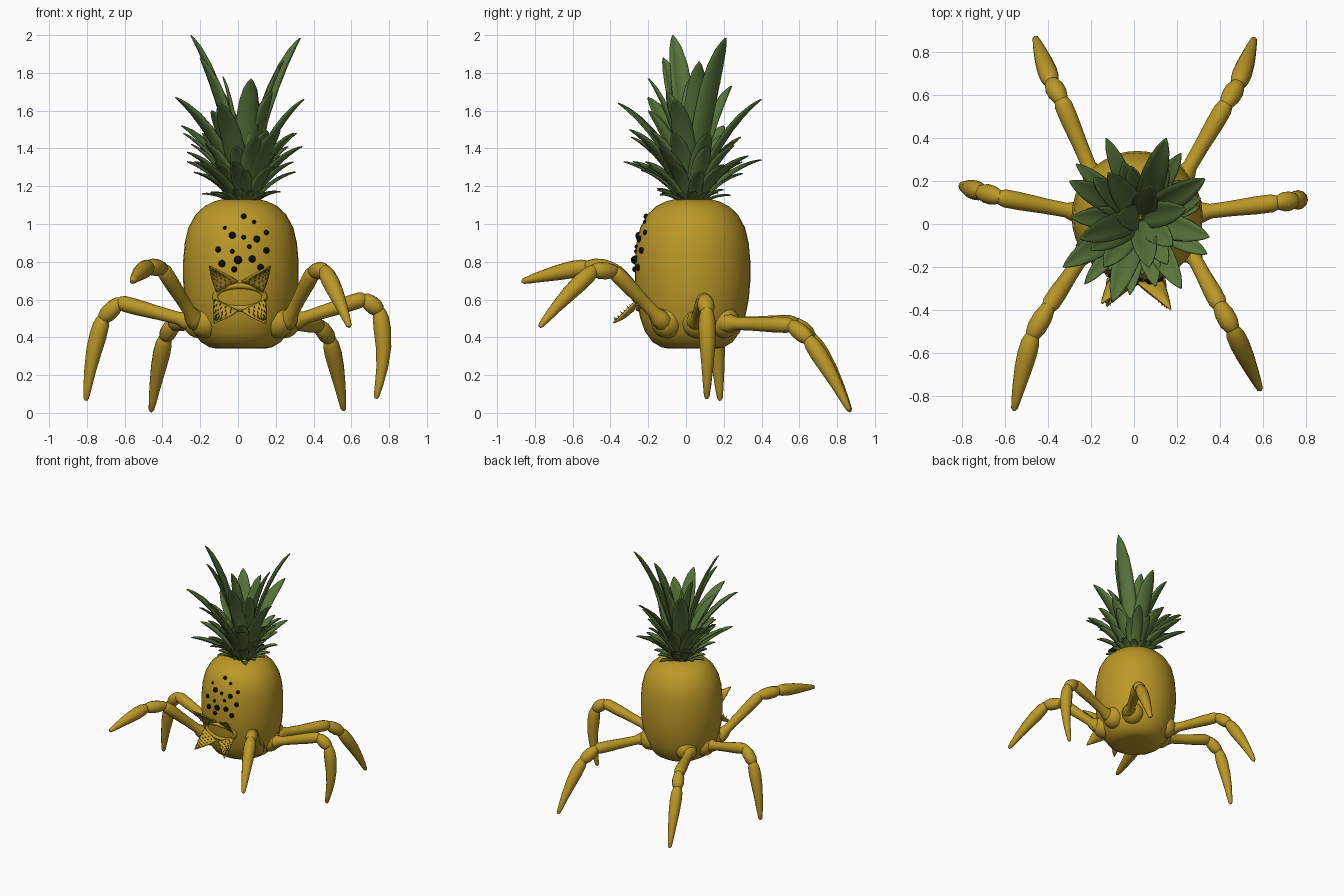
import bpy, math, random
from mathutils import Vector as V

if "Cube" in bpy.data.objects:
    bpy.data.objects.remove(bpy.data.objects["Cube"])

random.seed(4)
CX, CY = 0.015, 0.035


def mat(name, r, g, b):
    m = bpy.data.materials.new(name)
    m.diffuse_color = (r, g, b, 1)
    m.use_nodes = True
    m.node_tree.nodes["Principled BSDF"].inputs["Base Color"].default_value = m.diffuse_color
    return m


skin = mat("golden_skin", 0.50, 0.315, 0.02)
green = mat("leaf_green", 0.10, 0.18, 0.045)
black = mat("eye_black", 0.004, 0.004, 0.004)
tooth = mat("tooth_grey", 0.22, 0.19, 0.12)


def make(name, verts, faces, material, angle=50):
    me = bpy.data.meshes.new(name)
    me.from_pydata([tuple(v) for v in verts], [], faces)
    ob = bpy.data.objects.new(name, me)
    bpy.context.collection.objects.link(ob)
    me.materials.append(material)
    bpy.ops.object.select_all(action='DESELECT')
    ob.select_set(True)
    bpy.context.view_layer.objects.active = ob
    bpy.ops.object.shade_smooth_by_angle(angle=math.radians(angle))
    return ob


def loft(verts, faces, path, radii, n=12):
    """Append a closed tube through path with the given radii."""
    start = len(verts)
    for i, p in enumerate(path):
        d = (path[min(i + 1, len(path) - 1)] - path[max(i - 1, 0)]).normalized()
        ref = V((0, 1, 0)) if abs(d.z) > 0.95 else V((0, 0, 1))
        u = d.cross(ref).normalized()
        w = d.cross(u)
        for k in range(n):
            a = 2 * math.pi * k / n
            verts.append(p + (u * math.cos(a) + w * math.sin(a)) * radii[i])
    for i in range(len(path) - 1):
        for k in range(n):
            a, b = start + i * n + k, start + i * n + (k + 1) % n
            faces.append((a, a + n, b + n, b))
    faces.append(tuple(start + k for k in range(n)))
    end = start + (len(path) - 1) * n
    faces.append(tuple(end + k for k in reversed(range(n))))


# Fruit body
prof = [(.340, .125), (.347, .165), (.375, .212), (.43, .252), (.50, .277), (.60, .297),
        (.70, .306), (.80, .306), (.90, .297), (.98, .278), (1.05, .240), (1.095, .192),
        (1.12, .14), (1.13, .10)]
v, f = [], []
loft(v, f, [V((CX, CY, z)) for z, r in prof], [r for z, r in prof], 36)
make("fruit_body", v, f, skin)


def body_radius(z):
    for (z0, r0), (z1, r1) in zip(prof, prof[1:]):
        if z0 <= z <= z1:
            return r0 + (r1 - r0) * (z - z0) / (z1 - z0)


def front_y(x, z):
    return CY - math.sqrt(max(body_radius(z) ** 2 - (x - CX) ** 2, 0))


# Jointed legs: hip, knee, ankle, tip
legs = {
    "front_left_leg": [(-.22, -.12, .48), (-.40, -.39, .765), (-.475, -.52, .775), (-.56, -.87, .695)],
    "front_right_leg": [(.26, -.12, .48), (.40, -.38, .75), (.46, -.49, .755), (.59, -.775, .455)],
    "middle_left_leg": [(-.24, .05, .48), (-.63, .125, .585), (-.715, .15, .50), (-.805, .18, .065)],
    "middle_right_leg": [(.28, .05, .48), (.67, .10, .605), (.75, .11, .54), (.73, .11, .075)],
    "back_left_leg": [(-.18, .20, .475), (-.34, .58, .475), (-.385, .66, .40), (-.46, .87, .006)],
    "back_right_leg": [(.22, .20, .475), (.43, .56, .465), (.485, .65, .39), (.56, .865, .012)],
}
for name, pts in legs.items():
    hip, knee, ankle, tip = [V(p) for p in pts]
    v, f = [], []
    ts = [-.08, 0, .1, .2, .45, .75, .93, 1, 1.03]
    # Hip flare hugs the body
    loft(v, f, [hip.lerp(knee, t) for t in ts],
         [.03, .052, .048, .034, .036, .042, .042, .033, .018])
    a, b = knee.lerp(ankle, -.15), knee.lerp(ankle, 1.1)
    loft(v, f, [a.lerp(b, t) for t in (0, .12, .4, .7, .92, 1)],
         [.02, .034, .045, .045, .034, .02])
    # Lower segment bows slightly outward before narrowing to the claw
    out = V((ankle.x - hip.x, ankle.y - hip.y, .0)).normalized() + V((0, 0, .15))
    bow = .03 if name == "middle_right_leg" else .012
    ts = [-.05, 0, .08, .22, .42, .65, .85, .97, 1]
    path = [ankle.lerp(tip, t) + out * bow * math.sin(math.pi * max(t, 0)) for t in ts]
    loft(v, f, path, [.018, .033, .043, .046, .041, .031, .022, .015, .007])
    make(name, v, f, skin)

# Soft swelling low on the body where the hips join
for x, y in ((-.17, -.10), (.21, -.10), (-.205, .06), (.245, .06), (-.14, .2), (.18, .2)):
    bpy.ops.mesh.primitive_uv_sphere_add(segments=16, ring_count=10, radius=.085, location=(x, y, .48))
    bpy.context.object.name = "hip_swelling"
    bpy.context.object.data.materials.append(skin)
    bpy.ops.object.shade_smooth()

# Crown leaves: (tip x, tip y, tip z)
tips = [(-.25, -.07, 2.0), (.33, .21, 1.985), (-.20, -.12, 1.88), (.24, .07, 1.86),
        (-.08, .03, 1.78), (.07, -.20, 1.77), (-.12, .24, 1.73), (-.33, -.2, 1.67),
        (.15, .40, 1.66), (-.10, -.36, 1.64), (.35, -.06, 1.66), (-.30, .20, 1.52),
        (.22, -.30, 1.50), (.31, .12, 1.48), (-.05, .29, 1.46), (-.29, .03, 1.48),
        (.10, -.29, 1.46), (.34, -.14, 1.41), (-.13, .40, 1.34), (-.02, -.33, 1.33),
        (-.27, -.10, 1.38), (.22, .33, 1.36), (-.27, .28, 1.33), (-.23, -.28, 1.33),
        (.18, -.10, 1.70), (.08, .18, 1.75), (-.14, -.20, 1.60)]


def ring(n, r0, r1, z0, z1, phase):
    for k in range(n):
        a = 2 * math.pi * (k + phase) / n
        r = random.uniform(r0, r1)
        tips.append((.03 + r * math.cos(a), .03 + r * math.sin(a), random.uniform(z0, z1)))


ring(9, .24, .29, 1.40, 1.50, .5)     # middle leaves
ring(11, .24, .29, 1.26, 1.34, .3)    # short lower leaves
ring(14, .17, .22, 1.15, 1.20, 0)     # tiny collar leaves

shape = [(0, .6), (.12, .78), (.28, .95), (.45, 1), (.6, .97), (.75, .82), (.88, .55), (.96, .25), (1, .02)]
v, f = [], []
for tip in tips:
    tip = V(tip)
    d = V((tip.x - .03, tip.y - .03, 0)).normalized()
    side = V((-d.y, d.x, 0))
    h = tip.z - 1.12
    base = V((.03, .03, 1.11)) + d * (.07 - .065 * min(h / .6, 1))
    ctrl = base + V((tip.x - base.x, tip.y - base.y, 0)) * .42 + V((0, 0, h * .68 + .02))
    half = .024 + .036 * min(h / .45, 1)
    s = len(v)
    for t, w in shape:
        p = base * (1 - t) ** 2 + ctrl * (2 * t * (1 - t)) + tip * t * t
        tan = ((ctrl - base) * (1 - t) + (tip - ctrl) * t).normalized()
        nrm = side.cross(tan)
        nrm = -nrm if nrm.dot(d) > 0 else nrm
        for e in (-1, -.5, 0, .5, 1):      # cupped cross-section
            v.append(p + side * (e * w * half) + nrm * (e * e * w * half * .3))
    for i in range(len(shape) - 1):
        for k in range(4):
            a = s + i * 5 + k
            f.append((a, a + 1, a + 6, a + 5))
crown = make("leaf_crown", v, f, green)
sol = crown.modifiers.new("thickness", 'SOLIDIFY')
sol.thickness = .006
sol.offset = 0

# Cluster of eyes on the front
eyes = [(.03, 1.04, .015), (.085, 1.01, .011), (-.07, .98, .01), (-.03, .94, .019),
        (.03, .93, .012), (.10, .92, .018), (.15, .955, .014), (.06, .88, .012),
        (-.105, .865, .016), (-.03, .855, .012), (.15, .86, .017), (0, .81, .022),
        (.075, .815, .019), (-.085, .79, .019), (-.02, .76, .016), (.12, .77, .018)]
for x, z, r in eyes:
    bpy.ops.mesh.primitive_uv_sphere_add(segments=14, ring_count=8, radius=r,
                                         location=(x, front_y(x, z), z))
    eye = bpy.context.object
    eye.name = "eye"
    eye.data.materials.append(black)
    bpy.ops.object.shade_smooth()

# Mouth: four flared petals studded with small teeth
MX, N = .01, 8
for label, inner, outer, tip in (
        ("upper", (.01, -.275, .695), (.125, -.262, .64), (.16, -.37, .775)),
        ("lower", (.01, -.28, .54), (.135, -.255, .60), (.135, -.385, .478))):
    for sx, sname in ((-1, "left"), (1, "right")):
        A, B, T = [V((MX + sx * p[0], p[1], p[2])) for p in (inner, outer, tip)]
        if sx > 0 and label == "upper":
            T.y -= .03
        v, f, tv, tf = [], [], [], []
        c = (A + B) / 2
        face_n = (B - A).cross(T - A).normalized()
        face_n = -face_n if face_n.y > 0 else face_n

        def petal(i, j):
            t, e = i / N, j / N * 2 - 1
            w = (1 - t ** 1.2)
            return c.lerp(T, t) + (B - A) * (.5 * e * w) - face_n * (.015 * math.sin(math.pi * t) * (1 - e * e))

        v = [petal(i, j) for i in range(N + 1) for j in range(N + 1)]
        for i in range(N):
            for j in range(N):
                a = i * (N + 1) + j
                f.append((a, a + 1, a + N + 2, a + N + 1))
        ob = make(f"mouth_{label}_{sname}_petal", v, f, skin)
        so = ob.modifiers.new("thickness", 'SOLIDIFY')
        so.thickness = .01
        so.offset = 0
        for i in range(1, N):
            for j in range(1, N, 2):
                p = petal(i, j + (.8 if i % 2 else 0))
                loft(tv, tf, [p, p + face_n * .02], [.004, .0008], 5)
        make(f"{label}_{sname}_teeth", tv, tf, tooth, 30)

# Raised lip around the mouth opening
v, f = [], []
n, m = 32, 8
for i in range(n):
    a = 2 * math.pi * i / n
    x, z = MX + .13 * math.cos(a), .613 + .06 * math.sin(a)
    d = V((math.cos(a), 0, math.sin(a)))
    for k in range(m):
        b = 2 * math.pi * k / m
        v.append(V((x, front_y(x, z), z)) + (d * math.cos(b) + V((0, -1, 0)) * math.sin(b)) * .016)
    for k in range(m):
        i2, k2 = (i + 1) % n, (k + 1) % m
        f.append((i * m + k, i2 * m + k, i2 * m + k2, i * m + k2))
make("mouth_lip", v, f, skin)
